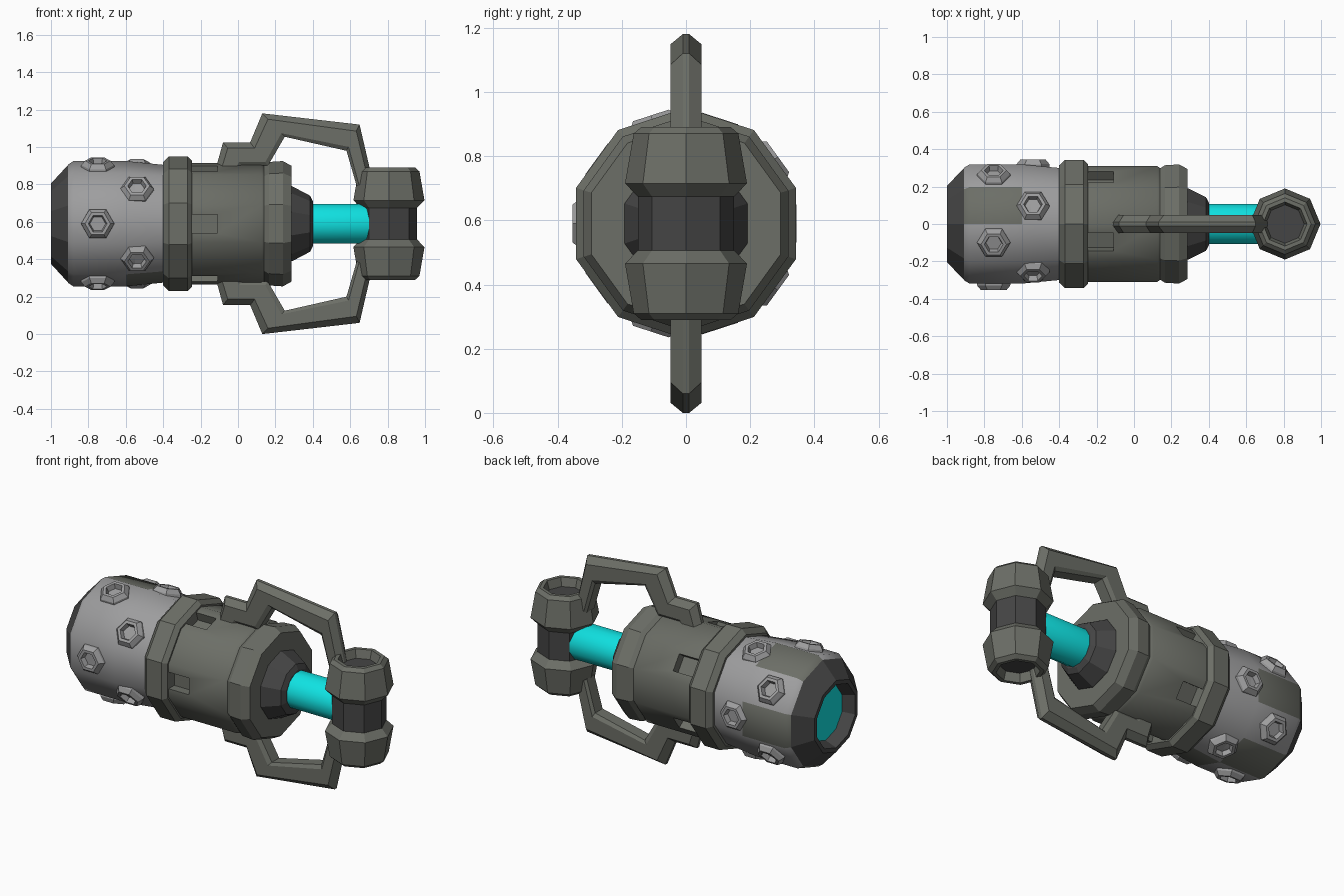
import bpy, bmesh, math
from mathutils import Matrix, Vector

if "Cube" in bpy.data.objects:
    bpy.data.objects.remove(bpy.data.objects["Cube"])

CZ = 0.59  # height of the main axis


def mat(name, rgb):
    m = bpy.data.materials.new(name)
    m.diffuse_color = (*rgb, 1)
    m.use_nodes = True
    m.node_tree.nodes["Principled BSDF"].inputs["Base Color"].default_value = m.diffuse_color
    return m


LIGHT = mat("light_grey", (0.34, 0.34, 0.345))
GREEN = mat("olive_grey", (0.15, 0.157, 0.135))
DARK = mat("dark_grey", (0.06, 0.06, 0.06))
CYAN = mat("cyan", (0.005, 0.76, 0.76))


def finish(name, bm, mats, smooth=None):
    bmesh.ops.remove_doubles(bm, verts=bm.verts, dist=1e-5)
    bmesh.ops.recalc_face_normals(bm, faces=bm.faces)
    me = bpy.data.meshes.new(name)
    bm.to_mesh(me)
    bm.free()
    ob = bpy.data.objects.new(name, me)
    bpy.context.collection.objects.link(ob)
    for m in mats:
        me.materials.append(m)
    if smooth:
        shade(ob, smooth)
    return ob


def shade(ob, angle):
    bpy.ops.object.select_all(action='DESELECT')
    ob.select_set(True)
    bpy.context.view_layer.objects.active = ob
    bpy.ops.object.shade_smooth_by_angle(angle=math.radians(angle))


def lathe_bm(profile, sides, phase):
    """Revolve (radius, position) points around local z."""
    bm = bmesh.new()
    rings = []
    for r, a in profile:
        if r == 0:
            rings.append([bm.verts.new((0, 0, a))] * sides)
        else:
            rings.append([bm.verts.new((r * math.cos(t), r * math.sin(t), a)) for t in
                          (math.radians(phase) + math.tau * i / sides for i in range(sides))])
    for p, q in zip(rings, rings[1:]):
        for i in range(sides):
            j = (i + 1) % sides
            bm.faces.new(list(dict.fromkeys((p[i], p[j], q[j], q[i]))))
    return bm


# local z -> x, local x -> y, local y -> z
ALONG_X = Matrix.Translation((0, 0, CZ)) @ Matrix(
    ((0, 0, 1, 0), (1, 0, 0, 0), (0, 1, 0, 0), (0, 0, 0, 1)))


def barrel(name, profile, m, sides=10, phase=18, smooth=None):
    bm = lathe_bm(profile, sides, phase)
    bm.transform(ALONG_X)
    return finish(name, bm, m if isinstance(m, list) else [m], smooth)


# rear housing, with a few darker panels
housing = barrel("rear_housing", [(0.315, -0.91), (0.335, -0.88), (0.335, -0.60),
                                  (0.315, -0.40), (0.0, -0.38)], [LIGHT, GREEN], smooth=40)
for f in housing.data.polygons:
    c = f.center
    ang = round(math.degrees(math.atan2(c.z - CZ, c.y)) / 36) * 36
    if (c.x < -0.6 and ang in (72, 0, -72)) or (c.x > -0.6 and ang == -108):
        f.material_index = 1

# rear rim and glowing disc
barrel("rear_rim", [(0.318, -0.905), (0.215, -1.0), (0.19, -1.0), (0.16, -0.92)], DARK)
barrel("rear_disc", [(0, -0.93), (0.175, -0.93), (0.175, -0.88), (0, -0.88)], CYAN)

# ring, main body, collar, nose and rod
barrel("middle_ring", [(0, -0.40), (0.33, -0.40), (0.36, -0.37), (0.36, -0.27),
                       (0.335, -0.245), (0, -0.245)], GREEN)
body = barrel("main_body", [(0, -0.26), (0.325, -0.26), (0.325, 0.125),
                            (0.31, 0.145), (0, 0.145)], GREEN)
barrel("front_collar", [(0, 0.135), (0.31, 0.135), (0.33, 0.165), (0.335, 0.24),
                        (0.31, 0.285), (0.19, 0.285), (0, 0.27)], GREEN)
barrel("nose_cone", [(0.205, 0.27), (0.2, 0.29), (0.15, 0.385), (0.12, 0.40), (0, 0.40)], DARK)
barrel("piston_rod", [(0, 0.38), (0.11, 0.38), (0.11, 0.70), (0.09, 0.76), (0, 0.76)],
       CYAN, sides=12, phase=15, smooth=40)

# five slots cut into the main body
bm = bmesh.new()
for k in range(5):
    t = math.radians(180 + 72 * k)
    place = (ALONG_X @ Matrix.Rotation(t, 4, 'Z') @ Matrix.Translation((0.31, 0, -0.178))
             @ Matrix.Diagonal((0.11, 0.1, 0.136, 1)))
    bmesh.ops.create_cube(bm, size=1, matrix=place)
cutter = finish("slot_cutter", bm, [GREEN])
mod = body.modifiers.new("slots", 'BOOLEAN')
mod.object = cutter
mod.operation = 'DIFFERENCE'
mod.solver = 'EXACT'
bpy.context.view_layer.objects.active = body
bpy.ops.object.modifier_apply(modifier=mod.name)
bpy.data.objects.remove(cutter)
shade(body, 40)

# hexagonal bolts in two staggered rows of five
for row, (x, start, rad) in enumerate(((-0.75, 180, 0.312), (-0.54, 0, 0.302))):
    for k in range(5):
        t = math.radians(start + 72 * k)
        bm = lathe_bm([(0.092, -0.02), (0.088, 0.018), (0.068, 0.042), (0.05, 0.042),
                       (0.042, 0.012), (0, 0.012)], 6, 0)
        out = Vector((0, math.cos(t), math.sin(t)))
        side = out.cross(Vector((1, 0, 0)))
        frame = Matrix(((1, 0, 0), side, out)).transposed().to_4x4()
        bm.transform(Matrix.Translation(Vector((x, 0, CZ)) + out * rad) @ frame)
        finish(f"bolt_{row + 1}_{k + 1}", bm, [LIGHT])

# knuckle: dark core with an olive cap above and below
KX = 0.807
bm = lathe_bm([(0, -0.25), (0.15, -0.25), (0.15, 0.25), (0, 0.25)], 8, 0)
bm.transform(Matrix.Translation((KX, 0, CZ)))
finish("knuckle_core", bm, [DARK])
for name, s in (("upper", 1), ("lower", -1)):
    bm = lathe_bm([(0.10, 0.24), (0.118, 0.30), (0.14, 0.30), (0.163, 0.28),
                   (0.19, 0.125), (0.148, 0.082)], 8, 0)
    bm.transform(Matrix.Translation((KX, 0, CZ)) @ Matrix.Diagonal((1, 1, s, 1)))
    finish(f"{name}_knuckle_cap", bm, [GREEN])

# bent arms: outer and inner edge of the bar, heights above the axis
OUTER = [(-0.12, 0.29), (-0.08, 0.435), (0.065, 0.435), (0.13, 0.59), (0.65, 0.53), (0.715, 0.25)]
INNER = [(0.0, 0.28), (0.02, 0.31), (0.16, 0.31), (0.25, 0.465), (0.58, 0.39), (0.635, 0.20)]
SECTION = [(0, 0.01), (0.25, 0.048), (0.85, 0.048), (1, 0.035),
           (1, -0.035), (0.85, -0.048), (0.25, -0.048), (0, -0.01)]
for name, s in (("upper", 1), ("lower", -1)):
    bm = bmesh.new()
    loops = []
    for (ox, oz), (ix, iz) in zip(OUTER, INNER):
        loops.append([bm.verts.new((ox + (ix - ox) * t, y, CZ + s * (oz + (iz - oz) * t)))
                      for t, y in SECTION])
    n = len(SECTION)
    for p, q in zip(loops, loops[1:]):
        for i in range(n):
            j = (i + 1) % n
            bm.faces.new((p[i], p[j], q[j], q[i]))
    bm.faces.new(loops[0])
    bm.faces.new(loops[-1])
    finish(f"{name}_arm", bm, [GREEN])
